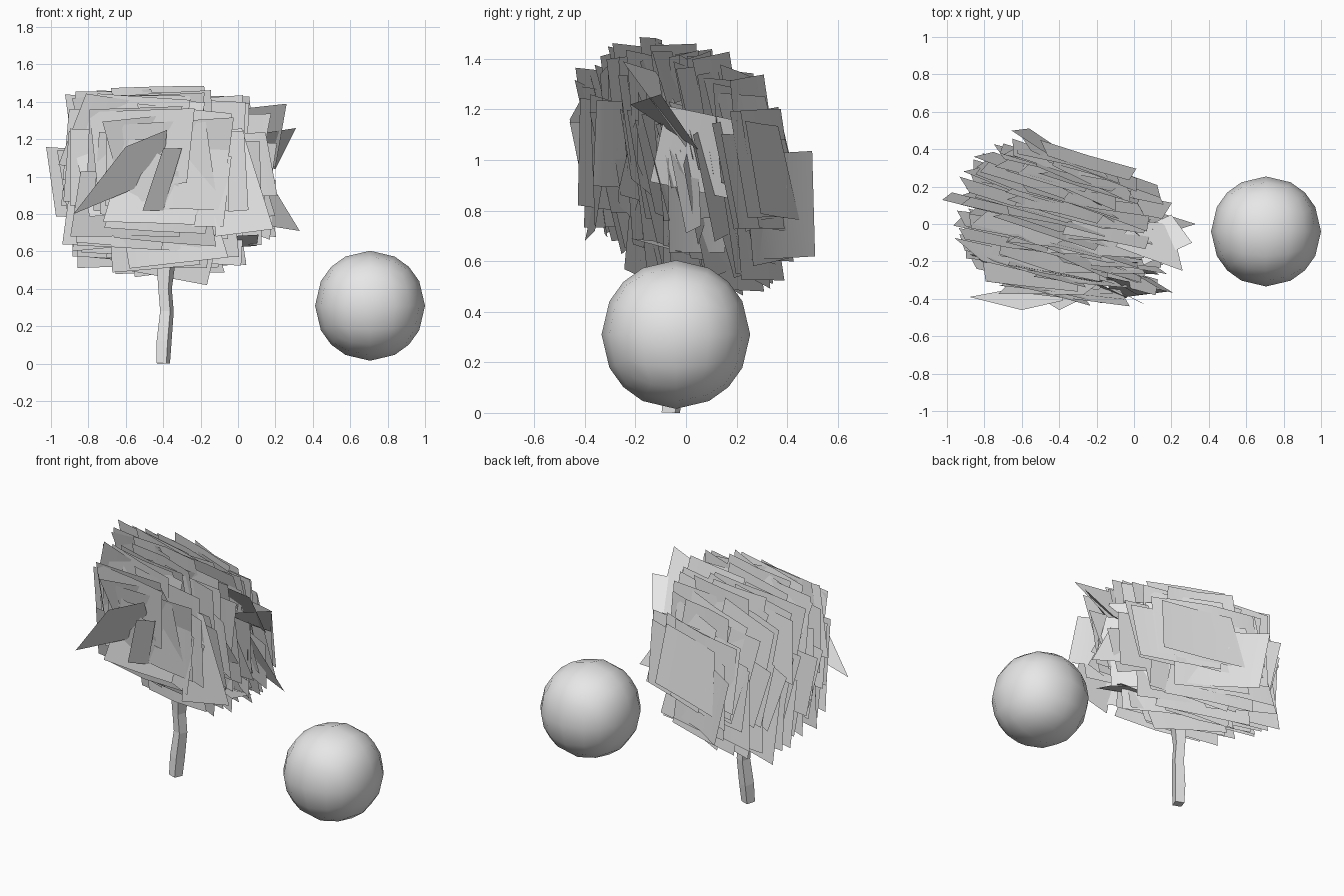
import bpy, bmesh, math, random
from mathutils import Vector, Matrix

random.seed(8)
cube = bpy.data.objects.get("Cube")
if cube:
    bpy.data.objects.remove(cube, do_unlink=True)

grey = bpy.data.materials.new("light_grey")
grey.use_nodes = True
grey.diffuse_color = (0.8, 0.8, 0.8, 1)
grey.node_tree.nodes["Principled BSDF"].inputs["Base Color"].default_value = (0.8, 0.8, 0.8, 1)


def make_object(name, bm, smooth=False):
    mesh = bpy.data.meshes.new(name)
    bm.to_mesh(mesh)
    bm.free()
    mesh.materials.append(grey)
    for p in mesh.polygons:
        p.use_smooth = smooth
    obj = bpy.data.objects.new(name, mesh)
    bpy.context.collection.objects.link(obj)
    return obj


# Ball: subdivided cube pushed out to a sphere
bm = bmesh.new()
bmesh.ops.create_cube(bm, size=2)
bmesh.ops.subdivide_edges(bm, edges=bm.edges[:], cuts=3, use_grid_fill=True)
for v in bm.verts:
    v.co = Vector((0.706, -0.04, 0.31)) + v.co.normalized() * 0.294
make_object("ball", bm, True)


# Trunk and branches: tapered four-sided limbs along a path
def limb(bm, path, radii):
    rings = []
    for i, p in enumerate(path):
        p = Vector(p)
        d = (Vector(path[min(i + 1, len(path) - 1)]) - Vector(path[max(i - 1, 0)])).normalized()
        side = d.cross(Vector((0, 1, 0))).normalized()
        other = d.cross(side)
        ring = []
        for k in range(4):
            a = math.radians(25 + 90 * k)
            q = p + (side * math.cos(a) + other * math.sin(a)) * radii[i]
            if i == 0:
                q.z = max(q.z, 0)
            ring.append(bm.verts.new(q))
        rings.append(ring)
    for a, b in zip(rings, rings[1:]):
        for k in range(4):
            bm.faces.new((a[k], a[(k + 1) % 4], b[(k + 1) % 4], b[k]))
    bm.faces.new(rings[0][::-1])
    bm.faces.new(rings[-1])


bm = bmesh.new()
limb(bm, [(-0.40, -0.06, 0), (-0.395, -0.05, 0.12), (-0.38, -0.04, 0.28), (-0.39, -0.04, 0.40), (-0.385, -0.04, 0.54)],
     [0.04, 0.044, 0.04, 0.04, 0.055])
fork = Vector((-0.385, -0.04, 0.5))
for tip in [(-0.62, -0.2, 0.95), (-0.12, -0.22, 0.95), (-0.58, 0.18, 1.0), (-0.15, 0.15, 1.0), (-0.36, 0, 1.15)]:
    tip = Vector(tip)
    mid = fork.lerp(tip, 0.5) + Vector((0, 0, 0.03))
    limb(bm, [fork, mid, tip], [0.035, 0.025, 0.008])
bmesh.ops.recalc_face_normals(bm, faces=bm.faces)
make_object("trunk_and_branches", bm)


# Foliage: leaf cards, each a slightly skewed, gently bent panel
def card(bm, centre, yaw, pitch, roll, hw, hh, bend):
    turn = (Matrix.Rotation(yaw, 3, 'Z') @ Matrix.Rotation(pitch, 3, 'X') @ Matrix.Rotation(roll, 3, 'Y'))
    skew = random.uniform(-0.2, 0.2)
    taper = random.uniform(-0.1, 0.1)
    grid = []
    for j in (-1, 1):
        grid.append([bm.verts.new(centre + turn @ Vector((i * hw * (1 + taper * j) + skew * j * hh,
                                                          bend * (abs(i) - 0.5), j * hh)))
                     for i in (-1, 0, 1)])
    for i in range(2):
        bm.faces.new((grid[0][i], grid[0][i + 1], grid[1][i + 1], grid[1][i]))


# Layers from front (t = -1) to back (t = 1), each a rounded block of nine cards
bm = bmesh.new()
LAYERS = 14
for n in range(LAYERS):
    t = -1 + 2 * n / (LAYERS - 1)
    r = math.sqrt(1 - 0.88 * t * t)
    for i in (-1, 0, 1):
        for k in (-1, 0, 1):
            pull = 0.8 if i and k else 1.0
            x = r * pull * i * 0.29 + random.uniform(-0.045, 0.045)
            z = r * pull * k * 0.28 + random.uniform(-0.04, 0.04)
            if i == 1 and k == -1:
                x -= 0.08
            y = t * 0.325 - 0.13 * x - 0.07 * z + random.uniform(-0.025, 0.025)
            loose = 0.035 + 0.06 * max(0, -t) + (0.05 if i > 0 else 0)
            card(bm, Vector((-0.41 + 0.08 * max(0, t) + x, y, 0.98 - 0.06 * t + z)),
                 -0.24 - 0.07 * t + random.gauss(0, loose), 0.17 + random.gauss(0, loose), random.gauss(0, 0.07),
                 random.uniform(0.22, 0.29), random.uniform(0.18, 0.22), random.gauss(0, 0.012))

# Wilder cards on the front left flank
for n in range(10):
    c = Vector((random.uniform(-0.1, 0.06), random.uniform(-0.3, 0.05), random.uniform(0.82, 1.18)))
    card(bm, c, random.gauss(-0.2, 0.35), random.gauss(0.12, 0.2), random.gauss(0, 0.2),
         random.uniform(0.15, 0.19), random.uniform(0.14, 0.2), random.gauss(0, 0.02))

# Loose cards that turn out of the main slant
for quad in [
    [(-0.88, -0.39, 0.80), (-0.60, -0.46, 1.16), (-0.38, -0.41, 1.25), (-0.40, -0.30, 1.00)],
    [(-0.40, -0.46, 1.15), (-0.30, -0.41, 1.15), (-0.40, -0.34, 0.82), (-0.51, -0.39, 0.82)],
    [(-0.10, -0.12, 1.35), (0.26, -0.25, 1.39), (0.20, 0.0, 1.05), (0.0, 0.02, 1.13)],
    [(0.05, -0.22, 1.22), (0.31, -0.10, 1.26), (0.20, 0.05, 1.04), (0.0, -0.04, 1.10)],
    [(-0.08, -0.12, 0.68), (0.11, -0.22, 0.69), (0.10, 0.0, 0.63), (-0.06, 0.02, 0.62)],
    [(-0.15, -0.28, 1.23), (0.02, -0.38, 1.26), (0.19, -0.36, 0.72), (-0.12, -0.40, 0.68)],
    [(0.02, -0.10, 1.22), (0.33, 0.0, 0.71), (0.14, 0.06, 0.74), (-0.05, 0.04, 1.15)],
]:
    bm.faces.new([bm.verts.new(p) for p in quad])
make_object("leaf_cards", bm, True)
